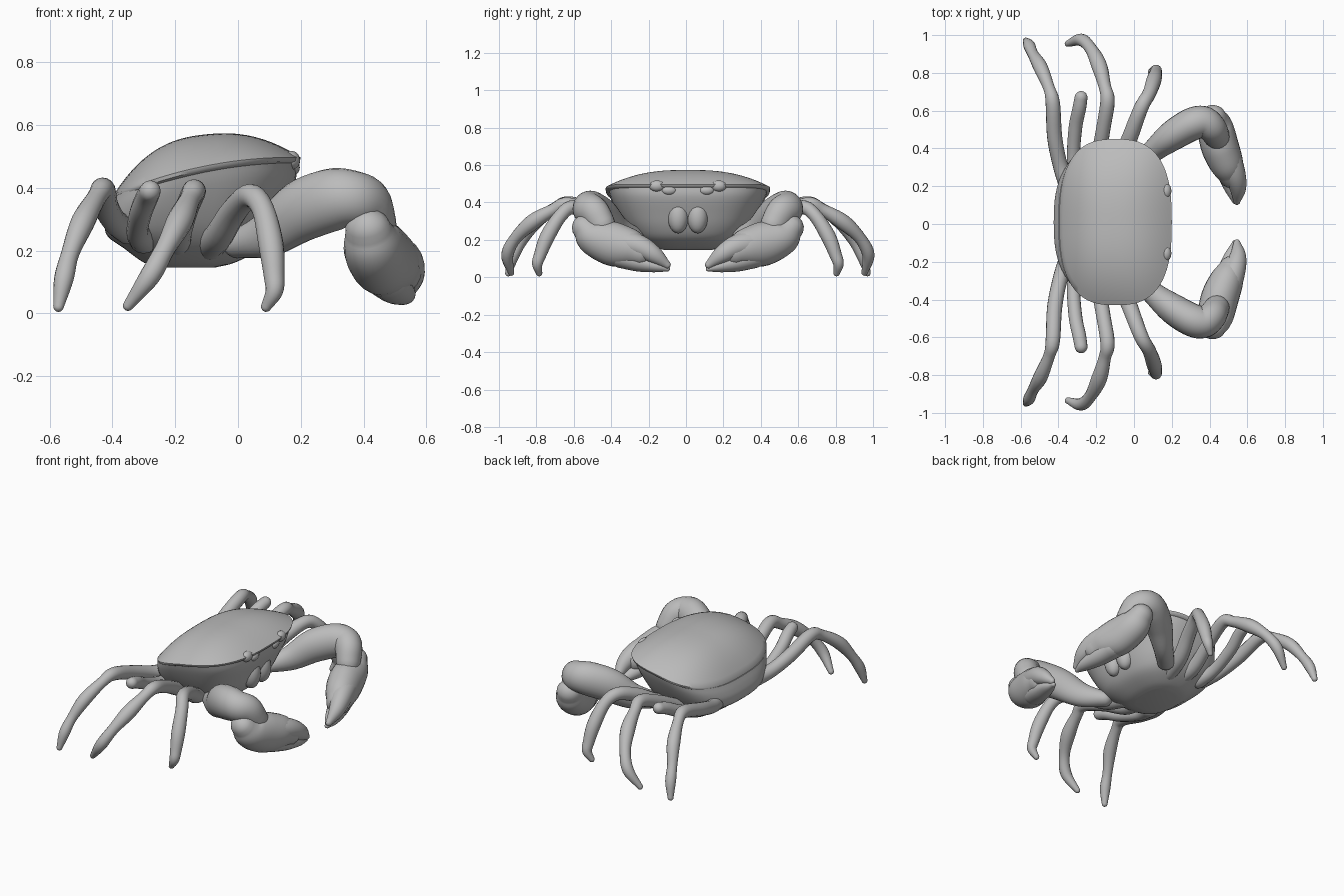
import bpy, bmesh
from math import sin, cos, pi, copysign
from mathutils import Vector

if "Cube" in bpy.data.objects:
    bpy.data.objects.remove(bpy.data.objects["Cube"], do_unlink=True)

grey = bpy.data.materials.new("shell grey")
grey.use_nodes = True
grey.diffuse_color = (0.5, 0.5, 0.5, 1)
grey.node_tree.nodes["Principled BSDF"].inputs["Base Color"].default_value = (0.5, 0.5, 0.5, 1)

MID = 0.01  # y of the symmetry plane


def skin(name, rings):
    """Bridge a stack of rings into a closed smooth mesh."""
    bm = bmesh.new()
    loops = [[bm.verts.new(p) for p in ring] for ring in rings]
    n = len(loops[0])
    for a, b in zip(loops, loops[1:]):
        for i in range(n):
            j = (i + 1) % n
            bm.faces.new((a[i], a[j], b[j], b[i]))
    bm.faces.new(loops[0])
    bm.faces.new(loops[-1])
    bmesh.ops.recalc_face_normals(bm, faces=bm.faces)
    mesh = bpy.data.meshes.new(name)
    bm.to_mesh(mesh)
    bm.free()
    mesh.materials.append(grey)
    ob = bpy.data.objects.new(name, mesh)
    bpy.context.collection.objects.link(ob)
    bpy.ops.object.select_all(action="DESELECT")
    ob.select_set(True)
    bpy.context.view_layer.objects.active = ob
    bpy.ops.object.shade_smooth_by_angle(angle=0.9)


def spline(points, steps=5):
    """Catmull-Rom interpolation of points of any dimension."""
    p = [Vector(q) for q in points]
    p = [p[0] * 2 - p[1]] + p + [p[-1] * 2 - p[-2]]
    out = []
    for a, b, c, d in zip(p, p[1:], p[2:], p[3:]):
        for k in range(steps):
            t = k / steps
            out.append((b * 2 + (c - a) * t + (a * 2 - b * 5 + c * 4 - d) * t * t
                        + (b * 3 - a - c * 3 + d) * t ** 3) * 0.5)
    return out + [p[-2]]


def limb(name, points, side, ref, seg=16):
    """Tapered tube with round ends; points hold x, y, z, half width, half height."""
    path = spline(points)
    pos = [Vector((q[0], MID + side * q[1], q[2])) for q in path]
    size = [(q[3], q[4]) for q in path]
    last = len(pos) - 1
    rings = []

    def ring(i, out=0.0, scale=1.0):
        tan = (pos[min(i + 1, last)] - pos[max(i - 1, 0)]).normalized()
        u = tan.cross(Vector(ref)).normalized()
        v = u.cross(tan)
        w, h = size[i]
        centre = pos[i] + tan * out * min(w, h)
        rings.append([centre + u * w * scale * cos(a) + v * h * scale * sin(a)
                      for a in (2 * pi * k / seg for k in range(seg))])

    round_off = [pi / 2 * k / 4 for k in (1, 2, 3, 3.8)]
    for a in reversed(round_off):
        ring(0, -sin(a), cos(a))
    for i in range(last + 1):
        ring(i)
    for a in round_off:
        ring(last, sin(a), cos(a))
    skin(name, rings)


def ellipsoid(name, centre, radii):
    x, y, z = centre
    rings = []
    for k in range(13):
        a = pi * (k + 0.2) / 12.4
        rings.append([(x + radii[0] * sin(a) * cos(b), y + radii[1] * sin(a) * sin(b),
                       z + radii[2] * cos(a)) for b in (2 * pi * j / 20 for j in range(20))])
    skin(name, rings)


# Body cross-sections
def rim_z(x):
    return 0.487 + 0.124 * x - 0.37 * x * x


def outline(x0, x1, half_y, power=2.7, seg=64):
    e = 2 / power
    pts = []
    for k in range(seg):
        a = 2 * pi * k / seg
        c, s = cos(a), sin(a)
        pts.append(((x0 + x1) / 2 + (x1 - x0) / 2 * copysign(abs(c) ** e, c),
                    MID + half_y * copysign(abs(s) ** e, s)))
    return pts


# Domed carapace, highest behind the middle, with a thin lip
rings = []
for k in range(1, 17):
    s = k / 16
    rise = 1 - s ** 2.6
    rings.append([(x, y, rim_z(x) + rise * (0.1 - 0.1 * (x + 0.1)))
                  for x, y in outline(-0.1 - 0.295 * s, -0.1 + 0.3 * s, 0.44 * s)])
for inset, drop in ((0.003, 0.012), (0.02, 0.02)):
    rings.append([(x, y, rim_z(x) - drop)
                  for x, y in outline(-0.395, 0.2 - inset, 0.44 - inset)])
skin("carapace", rings)

# Underbody with a full rear and a broad shallow belly: z, rear x, front x, half width, rim tilt
profile = [(0.465, -0.398, 0.186, 0.425, 1), (0.41, -0.415, 0.185, 0.405, 0.8),
           (0.33, -0.425, 0.15, 0.365, 0.4), (0.26, -0.415, 0.115, 0.32, 0.15),
           (0.205, -0.36, 0.07, 0.265, 0), (0.162, -0.30, -0.01, 0.19, 0),
           (0.147, -0.25, -0.07, 0.13, 0)]
skin("underbody", [[(x, y, z + tilt * (rim_z(x) - 0.472)) for x, y in outline(x0, x1, w)]
                   for z, x0, x1, w, tilt in spline(profile, 4)])

# Walking legs: x, y, z, radius
LEGS = {
    "rear_leg": [(-0.35, 0.2, 0.27, 0.05), (-0.39, 0.3, 0.29, 0.04), (-0.42, 0.45, 0.34, 0.04),
                 (-0.43, 0.63, 0.395, 0.038), (-0.45, 0.71, 0.37, 0.031), (-0.495, 0.82, 0.29, 0.038),
                 (-0.535, 0.89, 0.19, 0.029), (-0.555, 0.935, 0.11, 0.031), (-0.572, 0.96, 0.022, 0.017)],
    "short_leg": [(-0.3, 0.22, 0.24, 0.05), (-0.32, 0.34, 0.26, 0.036), (-0.31, 0.5, 0.32, 0.036),
                  (-0.29, 0.6, 0.37, 0.036), (-0.28, 0.66, 0.39, 0.034)],
    "middle_leg": [(-0.19, 0.2, 0.23, 0.05), (-0.19, 0.32, 0.25, 0.042), (-0.165, 0.48, 0.33, 0.038),
                   (-0.14, 0.64, 0.39, 0.038), (-0.155, 0.72, 0.36, 0.033), (-0.185, 0.83, 0.295, 0.042),
                   (-0.23, 0.92, 0.21, 0.032), (-0.28, 0.965, 0.12, 0.033), (-0.35, 0.945, 0.025, 0.017)],
    "front_leg": [(-0.09, 0.2, 0.22, 0.05), (-0.06, 0.34, 0.25, 0.046), (-0.01, 0.48, 0.33, 0.042),
                  (0.04, 0.61, 0.375, 0.038), (0.08, 0.68, 0.33, 0.036), (0.105, 0.75, 0.22, 0.04),
                  (0.115, 0.79, 0.12, 0.033), (0.115, 0.805, 0.07, 0.028), (0.09, 0.795, 0.022, 0.017)],
}

# Claw parts: x, y, z, half width, half height
CLAW = {
    "claw_arm": [(0.0, 0.28, 0.22, 0.05, 0.045), (0.1, 0.375, 0.255, 0.06, 0.075),
                 (0.2, 0.455, 0.325, 0.08, 0.098), (0.3, 0.515, 0.362, 0.087, 0.1),
                 (0.365, 0.53, 0.365, 0.085, 0.09), (0.41, 0.5, 0.345, 0.078, 0.085),
                 (0.435, 0.46, 0.28, 0.07, 0.075)],
    "claw_palm": [(0.415, 0.55, 0.265, 0.075, 0.07), (0.43, 0.5, 0.215, 0.095, 0.1),
                  (0.455, 0.4, 0.178, 0.1, 0.118), (0.49, 0.31, 0.158, 0.09, 0.102),
                  (0.515, 0.25, 0.135, 0.07, 0.075)],
    "claw_upper_finger": [(0.485, 0.37, 0.19, 0.075, 0.075), (0.53, 0.26, 0.165, 0.06, 0.062),
                          (0.55, 0.18, 0.12, 0.044, 0.047), (0.545, 0.11, 0.066, 0.018, 0.02)],
    "claw_lower_finger": [(0.47, 0.36, 0.11, 0.07, 0.06), (0.5, 0.26, 0.083, 0.06, 0.053),
                          (0.525, 0.17, 0.06, 0.042, 0.034), (0.535, 0.11, 0.045, 0.016, 0.014)],
}

for label, side in (("left", 1), ("right", -1)):
    for name, pts in LEGS.items():
        limb(f"{name}_{label}", [p + (p[3],) for p in pts], side, (1, 0, 0))
    for name, pts in CLAW.items():
        limb(f"{name}_{label}", pts, side, (0, 0, 1), 24)
    # Eyes, brow bumps and mouth plates
    ellipsoid(f"eye_{label}", (0.17, MID + side * 0.165, 0.488), (0.028, 0.042, 0.03))
    ellipsoid(f"brow_bump_{label}", (0.175, MID + side * 0.1, 0.465), (0.022, 0.04, 0.025))
    ellipsoid(f"mouth_plate_{label}", (0.12, MID + side * 0.052, 0.325), (0.055, 0.056, 0.09))
